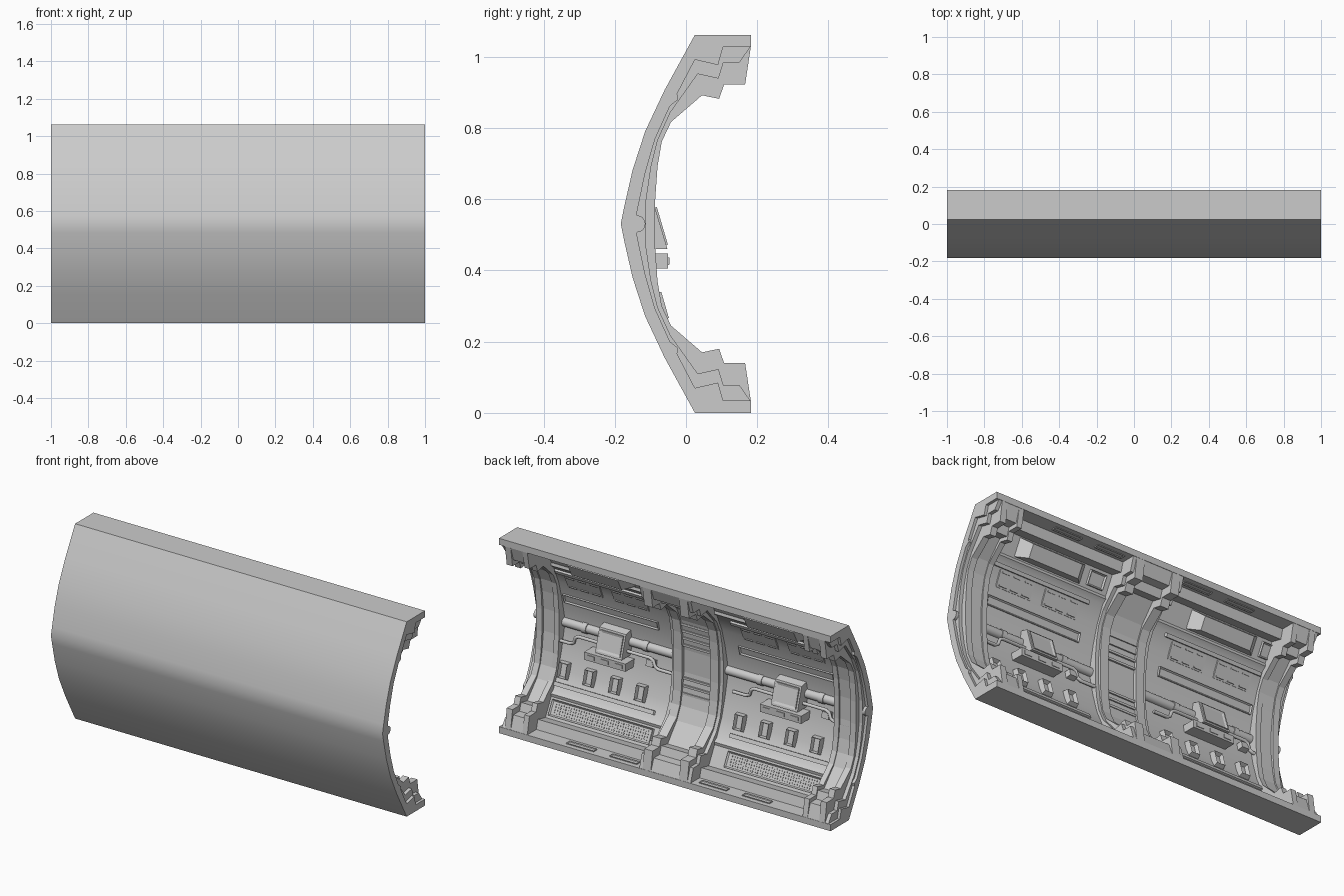
import bpy, bmesh, math
from mathutils import Matrix, Vector

if "Cube" in bpy.data.objects:
    bpy.data.objects.remove(bpy.data.objects["Cube"])

H = 1.062


def mirror(half):
    """Complete a (y, z) half profile with its reflection about mid height."""
    return half + [(y, H - z) for y, z in reversed(half)]


OUTER = mirror([(.183, 0), (.025, 0), (-.06, .155), (-.115, .272), (-.15, .38), (-.174, .485)])
OUTER.insert(6, (-.183, H / 2))
SKIN = mirror([(.183, .035), (.104, .035), (.09, .085), (.025, .07), (-.025, .166),
               (-.022, .182), (-.045, .2), (-.087, .293), (-.115, .39), (-.138, .5)])
# Matching rib lines: full height, wall level, and buried back edge
RIB = mirror([(.182, .034), (.166, .14), (.107, .14), (.093, .18), (.045, .17),
              (-.042, .245), (-.068, .30), (-.08, .37), (-.087, .47)])
DEEP = mirror([(.18, .034), (.14, .036), (.104, .036), (.09, .085), (.025, .07),
               (-.045, .2), (-.087, .293), (-.11, .37), (-.13, .47)])
BACK = mirror([(.182, .02), (.14, .02), (.106, .02), (.085, .06), (.025, .05),
               (-.055, .2), (-.1, .293), (-.12, .37), (-.145, .47)])


def finish(name, bm, smooth=False):
    bmesh.ops.recalc_face_normals(bm, faces=bm.faces)
    me = bpy.data.meshes.new(name)
    bm.to_mesh(me)
    bm.free()
    ob = bpy.data.objects.new(name, me)
    bpy.context.collection.objects.link(ob)
    if smooth:
        bpy.ops.object.select_all(action='DESELECT')
        ob.select_set(True)
        bpy.context.view_layer.objects.active = ob
        bpy.ops.object.shade_smooth_by_angle(angle=math.radians(28))
    return ob


def prism(name, pts, x0, x1, smooth=False, strip=False):
    """Extrude a closed (y, z) outline along x; strip caps a band with quads."""
    bm = bmesh.new()
    a = [bm.verts.new((x0, y, z)) for y, z in pts]
    b = [bm.verts.new((x1, y, z)) for y, z in pts]
    n = len(pts)
    for c in (a, b):
        if strip:
            for i in range(n // 2 - 1):
                bm.faces.new((c[i], c[i + 1], c[n - 2 - i], c[n - 1 - i]))
        else:
            bm.faces.new(c)
    for i in range(n):
        bm.faces.new((a[i], a[(i + 1) % n], b[(i + 1) % n], b[i]))
    return finish(name, bm, smooth)


def band(name, x0, x1, sink=0.0):
    """Curved rib from the shell up to the rib line, lowered by sink (0..1)."""
    inner = [(a + (c - a) * sink, b + (d - b) * sink) for (a, b), (c, d) in zip(RIB, DEEP)]
    return prism(name, inner + BACK[::-1], x0, x1, strip=True)


def wall(z):
    """Point and upward tangent on the inner skin at height z."""
    for (y0, z0), (y1, z1) in zip(SKIN[3:], SKIN[4:-3]):
        if z0 <= z <= z1:
            f = (z - z0) / (z1 - z0)
            return y0 + f * (y1 - y0), Vector((0, y1 - y0, z1 - z0)).normalized()


def frame(x, z, y=None, t=None):
    if t is None:
        y, t = wall(z)
    t = Vector(t).normalized()
    n = Vector((0, t.z, -t.y))
    return Matrix(((1, 0, 0, x), (0, n.y, t.y, y), (0, n.z, t.z, z), (0, 0, 0, 1)))


def pad(name, x, z, w, h, d, taper=1.0, inset=0, y=None, t=None):
    """Tapered plate lying on the wall; inset cuts a shallow framed panel."""
    bm = bmesh.new()
    bmesh.ops.create_cube(bm, size=1)
    for v in bm.verts:
        out = v.co.y > 0
        k = taper if out else 1
        v.co = (v.co.x * w * k, d if out else -.01, v.co.z * h * k)
    if inset:
        bm.normal_update()
        f = max(bm.faces, key=lambda q: q.calc_center_median().y)
        bmesh.ops.inset_region(bm, faces=[f], thickness=inset)
        for v in f.verts:
            v.co.y -= d * .7
    bm.transform(frame(x, z, y, t))
    return finish(name, bm)


def tube(name, pts, r):
    cu = bpy.data.curves.new(name, 'CURVE')
    cu.dimensions = '3D'
    cu.bevel_depth, cu.bevel_resolution, cu.use_fill_caps = r, 2, True
    sp = cu.splines.new('POLY')
    sp.points.add(len(pts) - 1)
    for p, c in zip(sp.points, pts):
        p.co = (*c, 1)
    bpy.context.collection.objects.link(bpy.data.objects.new(name, cu))


def circle(y, z, r, n=16):
    return [(y + r * math.cos(2 * math.pi * i / n), z + r * math.sin(2 * math.pi * i / n)) for i in range(n)]


# Curved shell with sill and lintel
prism("shell", OUTER + SKIN[::-1], -1, 1, True)

# Centre rib: two raised flanges around a sunken panel with slats
for s in (-1, 1):
    band("centre_rib_flange", s * .085, s * .135)
    band("centre_rib_step", s * .13, s * .155, .3)
band("centre_rib_panel", -.09, .09, .4)
for z, y in ((.36, -.092), (.40, -.096), (.44, -.10), (.62, -.10), (.66, -.096), (.70, -.092), (.74, -.085)):
    pad("centre_slat", 0, z, .168, .012, .008, y=y, t=(0, 0, 1))

# End ribs with a sunken middle band
for s in (-1, 1):
    band("end_rib_inner_flange", s * .83, s * .86, .1)
    band("end_rib_channel", s * .855, s * .935, .3)
    band("end_rib_outer_flange", s * .93, s * .965)
    band("end_rib_step", s * .96, s * .985, .6)

# Main horizontal pipe
prism("main_pipe", circle(-.138, H / 2, .024), -1, 1, True)

# Slots along sill and lintel
for x in (-.53, -.27, .27, .53):
    pad("sill_slot", x, .035, .17, .03, .005, .96, .006, y=.142, t=(0, -1, 0))
    pad("lintel_slot", x, H - .035, .17, .03, .005, .96, .006, y=.142, t=(0, 1, 0))

# Equipment in the two bays
for o in (0, -1.06):
    # Console with screen, and its tray
    prism("console", [(-.15, .46), (-.052, .46), (-.09, .586), (-.15, .6)], o + .425, o + .585)
    pad("console_screen", o + .505, .523, .145, .115, .008, .95, .018, y=-.074, t=(0, -.037, .126))
    prism("console_tray", [(-.14, .405), (-.05, .405), (-.05, .447), (-.14, .447)], o + .40, o + .65)
    for x in (.44, .525, .61):
        pad("tray_button", o + x, .426, .05, .022, .003, .9, y=-.05, t=(0, 0, 1))

    # Bent service pipes and pipe collars
    path = [(.85, .44), (.77, .44), (.75, .45), (.74, .48), (.72, .49), (.29, .49),
            (.27, .48), (.26, .45), (.24, .44), (.13, .44)]
    tube("service_pipe", [(o + x, -.105, z) for x, z in path], .009)
    for x in (.70, .33):
        prism("pipe_collar", circle(-.138, H / 2, .028), o + x - .015, o + x + .015, True)
    pad("pipe_bracket", o + .29, .455, .05, .04, .03, .85)

    # Row of four blocks over a rail
    for x in (.79, .635, .48, .325):
        pad("wall_block", o + x, .295, .062, .095, .03, .8, .008)
    pad("lower_rail", o + .53, .225, .62, .022, .01, .97)

    # Perforated grille on the lower slope
    pad("grille_frame", o + .51, .12, .62, .085, .01, .98, .01)
    bm = bmesh.new()
    for i in range(38):
        for j in range(4):
            bmesh.ops.create_cone(bm, cap_ends=True, segments=6, radius1=.0042, radius2=.0042, depth=.006,
                                  matrix=Matrix.Translation((-.278 + .015 * i, .004, -.0225 + .015 * j))
                                  @ Matrix.Rotation(math.pi / 2, 4, 'X'))
    bm.transform(frame(o + .51, .12))
    finish("grille_studs", bm)

    # Upper wall: long recessed strip, two dashed panels, hood and hatch
    pad("upper_strip", o + .53, .675, .58, .05, .009, .98, .01)
    for x in (.67, .39):
        pad("upper_panel", o + x, .79, .22, .09, .005, .95)
        for dx in (-.07, 0, .07):
            for dz in (-.03, .03):
                pad("panel_dash", o + x + dx, .79 + dz, .045, .006, .009)
    pad("hood", o + .52, .945, .42, .10, .05, .72)
    pad("hood_hatch", o + .235, .945, .10, .08, .012, .92, .01)
    pad("hood_rail", o + .53, .845, .60, .02, .012, .97)
